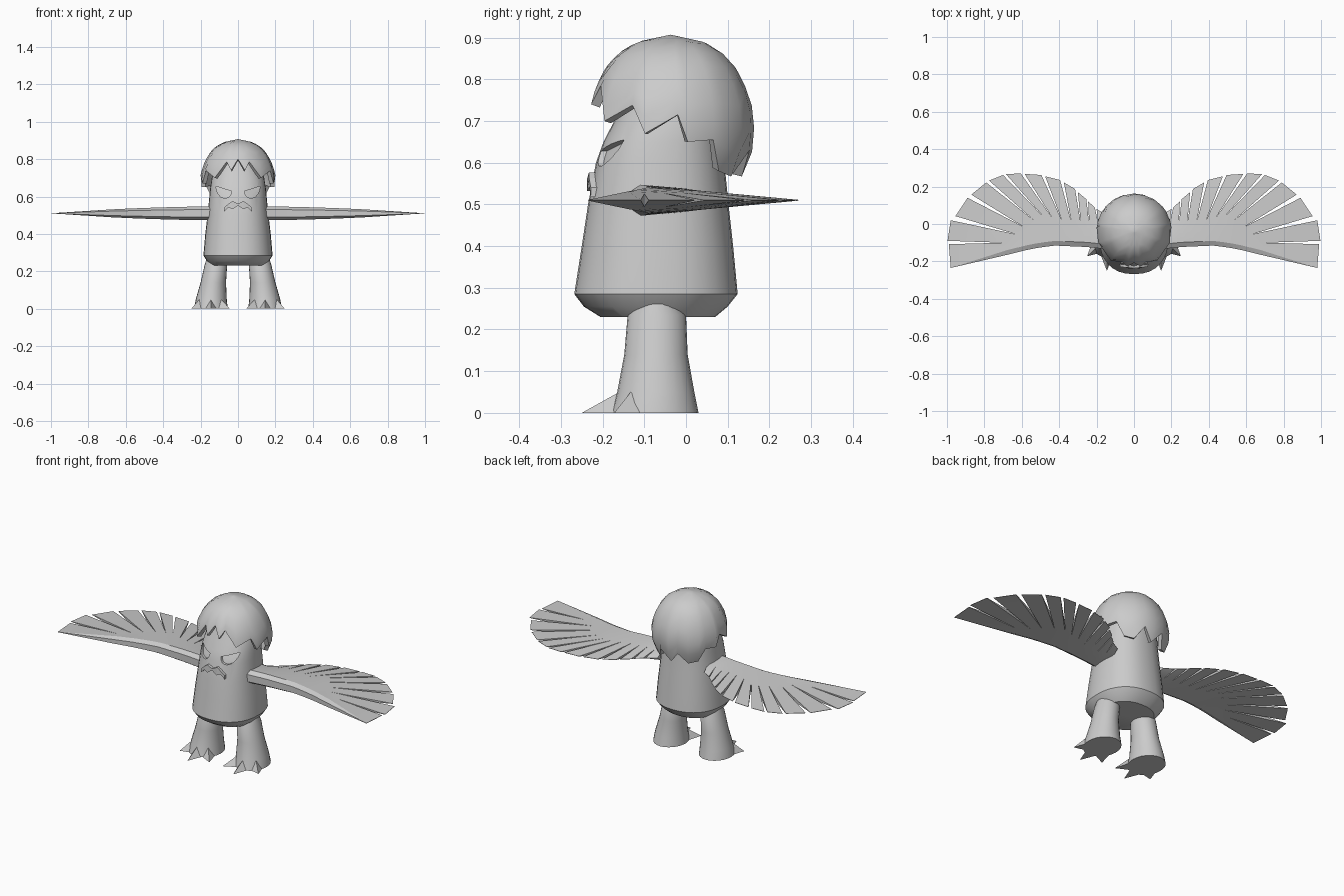
import bpy, bmesh, math
from mathutils import Vector

cube = bpy.data.objects.get("Cube")
if cube:
    bpy.data.objects.remove(cube)

grey = bpy.data.materials.new("plain grey")
grey.use_nodes = True
colour = (0.6, 0.6, 0.6, 1)
grey.diffuse_color = colour
grey.node_tree.nodes["Principled BSDF"].inputs["Base Color"].default_value = colour


def make(name, verts, faces, smooth=None):
    mesh = bpy.data.meshes.new(name)
    mesh.from_pydata(verts, [], faces)
    bm = bmesh.new()
    bm.from_mesh(mesh)
    bmesh.ops.recalc_face_normals(bm, faces=bm.faces)
    bm.to_mesh(mesh)
    bm.free()
    mesh.materials.append(grey)
    obj = bpy.data.objects.new(name, mesh)
    bpy.context.collection.objects.link(obj)
    if smooth:
        shade(obj, smooth)
    return obj


def shade(obj, angle):
    bpy.ops.object.select_all(action="DESELECT")
    obj.select_set(True)
    bpy.context.view_layer.objects.active = obj
    bpy.ops.object.shade_smooth_by_angle(angle=math.radians(angle))


def apply_modifiers(obj):
    graph = bpy.context.evaluated_depsgraph_get()
    mesh = bpy.data.meshes.new_from_object(obj.evaluated_get(graph))
    obj.modifiers.clear()
    obj.data = mesh


def interp(table, t):
    """Linear lookup of rows keyed by their first entry."""
    for a, b in zip(table, table[1:]):
        if t <= b[0]:
            k = max(0, (t - a[0]) / (b[0] - a[0]))
            return [p + (q - p) * k for p, q in zip(a[1:], b[1:])]
    return list(table[-1][1:])


def loft(rings):
    """Closed skin over equal rings, capped at both ends."""
    n = len(rings[0])
    verts = [v for ring in rings for v in ring]
    faces = [(r * n + i, r * n + (i + 1) % n, (r + 1) * n + (i + 1) % n, (r + 1) * n + i)
             for r in range(len(rings) - 1) for i in range(n)]
    faces += [tuple(range(n)), tuple(range(len(verts) - n, len(verts)))]
    return verts, faces


def oval(cx, cy, z, rx, ry, n=24, power=2.0):
    ring = []
    for i in range(n):
        a = math.tau * i / n
        c, s = math.cos(a), math.sin(a)
        ring.append((cx + rx * math.copysign(abs(c) ** (2 / power), c),
                     cy + ry * math.copysign(abs(s) ** (2 / power), s), z))
    return ring


# Body: height, half width, front y, back y
BODY = [(.23, .14, -.205, .07), (.255, .166, -.245, .1), (.285, .185, -.268, .124),
        (.4, .175, -.25, .113), (.5, .163, -.235, .102), (.6, .153, -.216, .092),
        (.65, .148, -.198, .088), (.7, .14, -.172, .085), (.8, .1, -.13, .06)]
POWER = 2.3


def front_y(x, z):
    hx, y0, y1 = interp(BODY, z)
    k = (1 - min(1, abs(x) / hx) ** POWER) ** (1 / POWER)
    return (y0 + y1) / 2 - k * (y1 - y0) / 2


body = make("body", *loft([oval(0, (a + b) / 2, z, w, (b - a) / 2, 32, POWER)
                           for z, w, a, b in BODY]))

# Recessed half-moon eyes with slanted brows
for side, tag in ((1, "left"), (-1, "right")):
    outline = [(.118, .655), (.035, .628)]
    for i in range(1, 8):
        a = math.pi * i / 8
        k = i / 8
        outline.append((.035 + .083 * (1 - math.cos(a)) / 2,
                        .628 + .027 * k - .05 * math.sin(a)))
    outline.append((sum(p[0] for p in outline) / 9, sum(p[1] for p in outline) / 9))
    verts = [(side * x, -.4, z) for x, z in outline]
    verts += [(side * x, front_y(x, z) + .014, z) for x, z in outline]
    faces = []
    for i in range(9):
        j = (i + 1) % 9
        faces += [(i, j, 9), (10 + i, 10 + j, 19), (i, j, 10 + j, 10 + i)]
    cutter = make(tag + "_eye_cutter", verts, faces)
    cutter.hide_render = True
    cut = body.modifiers.new("eye", "BOOLEAN")
    cut.object = cutter
    cut.solver = "EXACT"
    apply_modifiers(body)
    bpy.data.objects.remove(cutter)
shade(body, 35)

# Zigzag frowning beak wrapped on the face
half = [(0, .552, .562), (.03, .532, .576), (.05, .542, .562), (.075, .518, .54)]
rows = [(-x, a, b) for x, a, b in half[:0:-1]] + half
verts = []
for x, low, high in rows:
    for z, lift in ((low, .01), (high, .014), (high, -.01), (low, -.01)):
        verts.append((x, front_y(x, z) - lift, z))
make("beak", *loft([verts[i:i + 4] for i in range(0, len(verts), 4)]))

# Broken eggshell cap: rim height by angle from the front
RIM = [(0, .8), (11, .74), (20, .785), (38, .7), (62, .738), (72, .67), (95, .715),
       (102, .65), (121, .655), (131, .58), (148, .567), (164, .63), (180, .567)]
SHELL = [(.565, .17), (.63, .197), (.71, .202), (.77, .186), (.83, .155),
         (.865, .122), (.89, .08), (.907, 0)]
angles = [a for a, _ in RIM] + [360 - a for a, _ in RIM[-2:0:-1]]
n, steps = len(angles), 9
verts, faces = [], []
for s in range(steps):
    for a in angles:
        rim = interp(RIM, min(a, 360 - a))[0]
        z = rim + (.907 - rim) * math.sin(math.pi / 2 * s / steps)
        r = interp(SHELL, z)[0]
        t = math.radians(a)
        verts.append((r * math.sin(t), -.037 - r * math.cos(t), z))
faces = [(s * n + i, s * n + (i + 1) % n, (s + 1) * n + (i + 1) % n, (s + 1) * n + i)
         for s in range(steps - 1) for i in range(n)]
verts.append((0, -.037, .907))
faces += [((steps - 1) * n + i, (steps - 1) * n + (i + 1) % n, len(verts) - 1)
          for i in range(n)]
shell = make("eggshell_cap", verts, faces)
solid = shell.modifiers.new("thickness", "SOLIDIFY")
solid.thickness = .022
solid.offset = -1
apply_modifiers(shell)
shade(shell, 35)

# Wings: leading ridge, slit ends and feather tip pairs, from tip to root
RIDGE = [(.14, -.11), (.25, -.098), (.43, -.09), (.55, -.108), (.7, -.145), (.98, -.235)]
SLITS = [(.7, -.1), (.63, -.055), (.59, -.015), (.535, .02), (.485, .04), (.435, .03),
         (.385, .018), (.335, .012), (.285, .008), (.24, .004), (.19, 0), (.14, 0)]
TIPS = [(.98, -.235, .99, -.108), (.997, -.09, .98, .02), (.955, .042, .89, .14),
        (.87, .157, .79, .222), (.775, .232, .7, .262), (.685, .267, .605, .27),
        (.585, .268, .495, .262), (.475, .255, .395, .235), (.375, .222, .315, .187),
        (.3, .17, .255, .133), (.245, .12, .21, .09), (.2, .08, .15, .05)]


def wing_half(x):
    return .037 * (1 - x * x) + .001


def wing(side, name):
    verts, faces, edges = [], [], {}

    def point(x, y, h):
        verts.extend([(side * x, y, .51 + h), (side * x, y, .51 - h)])
        return len(verts) - 2

    def face(*ids):
        faces.append(ids)
        faces.append(tuple(i + 1 for i in reversed(ids)))
        for a, b in zip(ids, ids[1:] + ids[:1]):
            key = (min(a, b), max(a, b))
            edges[key] = edges.get(key, 0) + 1

    last = None
    for k, ((sx, sy), (ax, ay, bx, by)) in enumerate(zip(SLITS, TIPS)):
        rx = sx * .97 if k < 11 else .14
        ry = interp(RIDGE, rx)[0]
        ridge = point(rx, ry, wing_half(rx))
        lead = point(rx, ry - .025, wing_half(rx) * .55)
        slit = point(sx, sy, wing_half(sx) * .75)
        a, b = point(ax, ay, .001), point(bx, by, .001)
        if last:
            face(last[0], last[1], ridge, lead)
            face(last[1], last[2], slit, ridge)
            face(last[2], a, b, slit)
        else:
            face(lead, a, ridge)
            face(ridge, a, b, slit)
        last = (lead, ridge, slit)
    for (a, b), used in edges.items():
        if used == 1:
            faces.append((a, b, b + 1, a + 1))
    make(name, verts, faces, 20)


# Legs: height, centre x, half width, front y, back y; then pointed toes
LEG = [(0, .145, .09, -.18, .03), (.05, .143, .083, -.165, .02), (.14, .132, .068, -.148, .004),
       (.235, .118, .06, -.14, 0), (.285, .118, .045, -.11, -.03)]
TOES = [(.042, -.2), (.145, -.25), (.25, -.172)]

for side, tag in ((1, "left"), (-1, "right")):
    wing(side, tag + "_wing")
    make(tag + "_leg", *loft([oval(side * cx, (a + b) / 2, z, w, (b - a) / 2)
                              for z, cx, w, a, b in LEG]), 35)
    heel = Vector((.145, -.075, 0))
    for k, (tx, ty) in enumerate(TOES):
        tip = Vector((tx, ty, 0))
        out = (tip - heel).normalized()
        across = Vector((-out.y, out.x, 0)) * .045
        root = heel + out * .06
        verts = [tip, root + across, root - across, heel + out * .085 + Vector((0, 0, .05))]
        verts = [(side * v.x, v.y, v.z) for v in verts]
        make(f"{tag}_toe_{k + 1}", verts, [(0, 1, 2), (0, 1, 3), (0, 2, 3), (1, 2, 3)])
